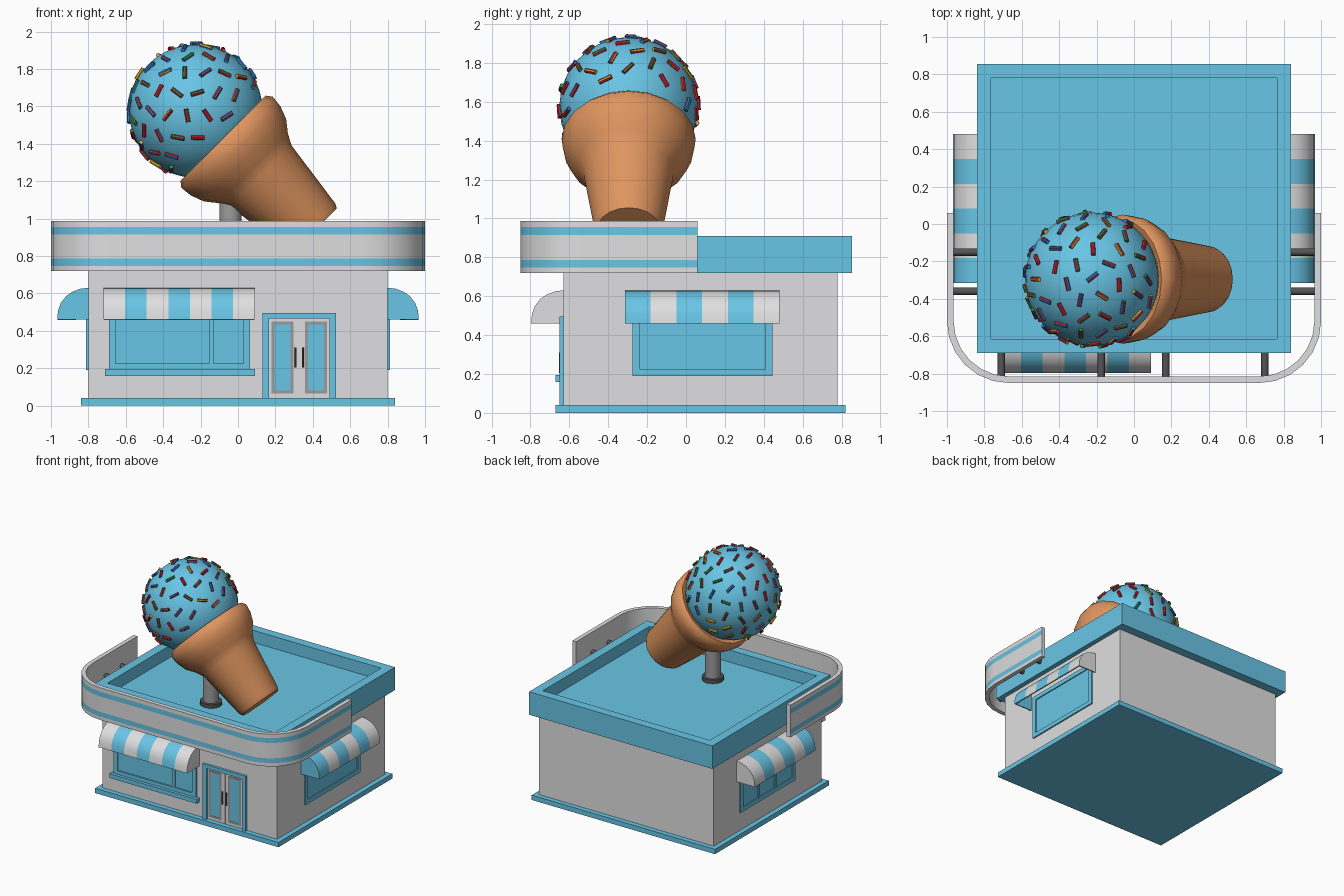
import bpy, bmesh, math, random
from mathutils import Matrix, Vector

if "Cube" in bpy.data.objects:
    bpy.data.objects.remove(bpy.data.objects["Cube"])

random.seed(4)


def material(name, rgb):
    m = bpy.data.materials.new(name)
    m.diffuse_color = (*rgb, 1)
    m.use_nodes = True
    m.node_tree.nodes["Principled BSDF"].inputs["Base Color"].default_value = m.diffuse_color
    return m


BLUE = material("sky_blue", (0.141, 0.56, 0.79))
WHITE = material("off_white", (0.74, 0.74, 0.75))
WAFER = material("wafer_brown", (0.74, 0.30, 0.115))
STEEL = material("steel_grey", (0.33, 0.33, 0.34))
DARK = material("dark_grey", (0.09, 0.09, 0.095))
SPRINKLES = [material("red", (0.58, 0.02, 0.03)), material("green", (0.04, 0.24, 0.07)),
             material("royal_blue", (0.03, 0.19, 0.58)), material("yellow", (0.72, 0.38, 0.03))]


def finish(name, bm, mats, smooth=None, thickness=None, plain_inside=False):
    """Turn a bmesh into an object, with optional solidify and smooth shading."""
    me = bpy.data.meshes.new(name)
    bm.to_mesh(me)
    bm.free()
    for m in mats:
        me.materials.append(m)
    ob = bpy.data.objects.new(name, me)
    bpy.context.collection.objects.link(ob)
    bpy.ops.object.select_all(action='DESELECT')
    ob.select_set(True)
    bpy.context.view_layer.objects.active = ob
    if thickness:
        s = ob.modifiers.new("shell", 'SOLIDIFY')
        s.thickness, s.offset, s.use_even_offset = thickness, -1, True
        if plain_inside:
            s.material_offset = s.material_offset_rim = 2
        bpy.ops.object.modifier_apply(modifier=s.name)
    if smooth:
        bpy.ops.object.shade_smooth_by_angle(angle=math.radians(smooth))
    return ob


def add_box(bm, a, b):
    c = [(p + q) / 2 for p, q in zip(a, b)]
    d = [abs(q - p) for p, q in zip(a, b)]
    return bmesh.ops.create_cube(bm, size=1, matrix=Matrix.Translation(c) @ Matrix.Diagonal((*d, 1)))


def boxes(name, mat, *pairs):
    bm = bmesh.new()
    for a, b in pairs:
        add_box(bm, a, b)
    return finish(name, bm, [mat])


def add_rod(bm, a, b, r, seg):
    a, b = Vector(a), Vector(b)
    m = Matrix.Translation((a + b) / 2) @ (b - a).to_track_quat('Z', 'Y').to_matrix().to_4x4()
    return bmesh.ops.create_cone(bm, cap_ends=True, segments=seg, radius1=r, radius2=r,
                                 depth=(b - a).length, matrix=m)


def on_wall(side, u, out, z):
    """Position u along a wall, out from its surface, at height z."""
    return {"front": (u, -0.63 - out, z), "right": (0.8 + out, u, z), "left": (-0.8 - out, u, z)}[side]


def wall_boxes(name, mat, side, *rects):
    """Plates on a wall: (u0, u1, z0, z1, thickness)."""
    boxes(name, mat, *[(on_wall(side, u0, -0.01, z0), on_wall(side, u1, o, z1))
                       for u0, u1, z0, z1, o in rects])


def border(u0, u1, z0, z1, w, o):
    return [(u0, u0 + w, z0, z1, o), (u1 - w, u1, z0, z1, o),
            (u0 + w, u1 - w, z0, z0 + w, o), (u0 + w, u1 - w, z1 - w, z1, o)]


# building shell
boxes("base_plinth", BLUE, ((-0.84, -0.67, 0), (0.84, 0.82, 0.04)))
boxes("walls", WHITE, ((-0.8, -0.63, 0.04), (0.8, 0.78, 0.73)))

# roof slab with sunken top
bm = bmesh.new()
add_box(bm, (-0.84, -0.69, 0.72), (0.84, 0.855, 0.91))
top = [f for f in bm.faces if f.normal.z > 0.9]
bmesh.ops.inset_region(bm, faces=top, thickness=0.105)
bmesh.ops.extrude_face_region(bm, geom=[])
sunk = bmesh.ops.extrude_discrete_faces(bm, faces=top)["faces"]
bmesh.ops.translate(bm, verts=sunk[0].verts[:], vec=(0, 0, -0.1))
finish("roof", bm, [BLUE])

# rounded sign band wrapping the front
R = 0.33
left = [(-1 + R - R * math.cos(a), -0.85 + R - R * math.sin(a))
        for a in (math.pi / 2 * i / 6 for i in range(7))]
path = [(-1, 0.06)] + left + [(-x, y) for x, y in reversed(left)] + [(1, 0.06)]
levels = [0.72, 0.748, 0.787, 0.915, 0.955, 0.987]
bm = bmesh.new()
grid = [[bm.verts.new((x, y, z)) for z in levels] for x, y in path]
for p, q in zip(grid, grid[1:]):
    for k in range(5):
        f = bm.faces.new((p[k], q[k], q[k + 1], p[k + 1]))
        f.material_index = k % 2
finish("sign_band", bm, [WHITE, BLUE, WHITE, WHITE], 40, 0.035, True)

# rods holding the band
bm = bmesh.new()
for x in (-0.71, -0.175, 0.17, 0.70):
    add_rod(bm, (x, -0.68, 0.82), (x, -0.83, 0.82), 0.02, 12)
for s in (-1, 1):
    for y in (-0.15, -0.36):
        add_rod(bm, (s * 0.83, y, 0.82), (s * 0.98, y, 0.82), 0.02, 12)
finish("band_rods", bm, [DARK], 40)


# striped awnings
def awning(name, side, u0, u1, stripes, first):
    prof = [(0, 0.63), (0.04, 0.626), (0.085, 0.61), (0.12, 0.585), (0.147, 0.55), (0.162, 0.51), (0.167, 0.46)]
    bm = bmesh.new()
    rows = [[bm.verts.new(on_wall(side, u0 + (u1 - u0) * i / stripes, o, z)) for o, z in prof]
            for i in range(stripes + 1)]
    for i in range(stripes):
        for k in range(len(prof) - 1):
            f = bm.faces.new((rows[i][k], rows[i][k + 1], rows[i + 1][k + 1], rows[i + 1][k]))
            f.material_index = (i + first) % 2
    for i, u in ((0, u0), (stripes, u1)):
        f = bm.faces.new(rows[i] + [bm.verts.new(on_wall(side, u, 0, 0.46))])
        f.material_index = (min(i, stripes - 1) + first) % 2
    bmesh.ops.recalc_face_normals(bm, faces=bm.faces[:])
    bm.faces.ensure_lookup_table()
    out = Vector(on_wall(side, 0, 1, 0)) - Vector(on_wall(side, 0, 0, 0))
    if bm.faces[len(prof) - 2].normal.dot(out) < 0:
        bmesh.ops.reverse_faces(bm, faces=bm.faces[:])
    finish(name, bm, [WHITE, BLUE], 40, 0.01)


awning("front_awning", "front", -0.72, 0.09, 7, 0)
awning("right_awning", "right", -0.315, 0.48, 6, 1)
awning("left_awning", "left", -0.315, 0.48, 6, 1)

# windows
wall_boxes("front_window_frame", BLUE, "front", *border(-0.69, 0.065, 0.19, 0.56, 0.035, 0.015),
           (-0.155, -0.13, 0.22, 0.53, 0.012))
wall_boxes("front_window_glass", BLUE, "front", (-0.66, 0.035, 0.22, 0.53, 0.003))
wall_boxes("front_window_sill", BLUE, "front", (-0.71, 0.09, 0.16, 0.195, 0.04))
for side in ("right", "left"):
    bars = [(u - 0.012, u + 0.012, 0.22, 0.53, 0.01) for u in (-0.02, 0.2)] if side == "left" else []
    wall_boxes(side + "_window_frame", BLUE, side, *border(-0.275, 0.445, 0.19, 0.56, 0.035, 0.012), *bars)
    wall_boxes(side + "_window_glass", BLUE, side, (-0.245, 0.415, 0.22, 0.53, 0.003))

# double door
wall_boxes("door_frame", BLUE, "front", (0.13, 0.165, 0.04, 0.495, 0.02), (0.49, 0.525, 0.04, 0.495, 0.02),
           (0.165, 0.49, 0.465, 0.495, 0.02))
wall_boxes("door_leaves", WHITE, "front", (0.165, 0.3255, 0.045, 0.465, 0.007), (0.3295, 0.49, 0.045, 0.465, 0.007))
for name, u0, u1, h in (("left", 0.18, 0.297, 0.308), ("right", 0.358, 0.475, 0.347)):
    wall_boxes(name + "_door_trim", STEEL, "front", *border(u0, u1, 0.065, 0.45, 0.016, 0.011))
    wall_boxes(name + "_door_glass", BLUE, "front", (u0 + 0.015, u1 - 0.015, 0.08, 0.435, 0.009))
    bm = bmesh.new()
    add_rod(bm, on_wall("front", h, 0.018, 0.205), on_wall("front", h, 0.018, 0.31), 0.006, 8)
    for z in (0.22, 0.295):
        add_rod(bm, on_wall("front", h, 0, z), on_wall("front", h, 0.018, z), 0.004, 6)
    finish(name + "_door_handle", bm, [DARK], 40)

# post carrying the ice cream
bm = bmesh.new()
add_rod(bm, (-0.04, -0.295, 0.81), (-0.04, -0.295, 1.3), 0.06, 20)
finish("post", bm, [STEEL], 40)
bm = bmesh.new()
add_rod(bm, (-0.04, -0.295, 0.81), (-0.04, -0.295, 0.84), 0.083, 20)
finish("post_flange", bm, [DARK], 40)

# scoop and tilted cone share one centre and axis
tilt = Matrix.Translation((-0.225, -0.295, 1.575)) @ Matrix.Rotation(math.radians(135), 4, 'Y')
RS = 0.357
bm = bmesh.new()
bmesh.ops.create_uvsphere(bm, u_segments=32, v_segments=20, radius=RS, matrix=tilt)
finish("scoop", bm, [BLUE], 60)

profile = [(0.27, 0.22), (0.212, 0.295), (0.205, 0.322), (0.235, 0.345), (0.30, 0.338), (0.37, 0.312),
           (0.43, 0.265), (0.49, 0.232), (0.875, 0.178), (0.90, 0.165)]
N = 20
bm = bmesh.new()
rings = [[bm.verts.new(tilt @ Vector((r * math.cos(2 * math.pi * i / N), r * math.sin(2 * math.pi * i / N), t)))
          for i in range(N)] for t, r in profile]
for p, q in zip(rings, rings[1:]):
    for i in range(N):
        j = (i + 1) % N
        bm.faces.new((p[i], p[j], q[j], q[i]))
bm.faces.new(rings[0])
bm.faces.new(rings[-1])
bmesh.ops.recalc_face_normals(bm, faces=bm.faces[:])
finish("cone", bm, [WAFER], 50)

# sprinkles spread evenly over the exposed part of the scoop
bm = bmesh.new()
COUNT = 84
for i in range(COUNT):
    h = -0.98 + 1.36 * i / (COUNT - 1)
    a = i * 2.39996
    n = Vector((math.sqrt(1 - h * h) * math.cos(a), math.sqrt(1 - h * h) * math.sin(a), h))
    d = n.orthogonal().normalized()
    d.rotate(Matrix.Rotation(random.uniform(0, math.pi), 3, n))
    c, d = tilt @ (n * (RS + 0.003)), tilt.to_3x3() @ d * 0.036
    before = len(bm.faces)
    add_rod(bm, c - d, c + d, 0.012, 8)
    bm.faces.ensure_lookup_table()
    pick = random.randrange(4)
    for f in bm.faces[before:]:
        f.material_index = pick
finish("sprinkles", bm, SPRINKLES, 40)
